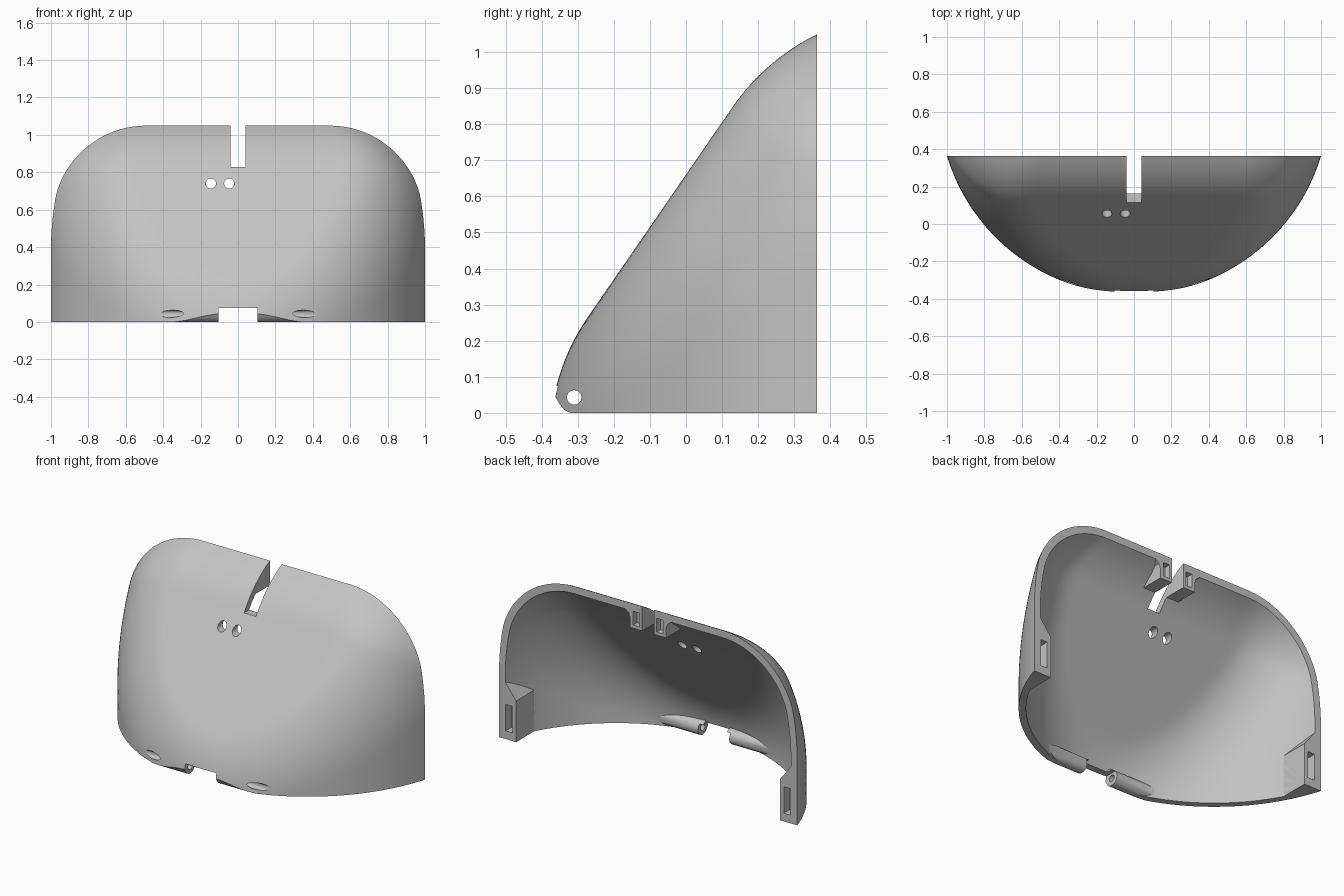
import bpy, bmesh, math
from math import sin, cos, pi, sqrt, hypot

if "Cube" in bpy.data.objects:
    bpy.data.objects.remove(bpy.data.objects["Cube"], do_unlink=True)

REAR = 0.363            # y of the flat back rim
CY = 0.667              # centre of the round front wall
R = hypot(1, CY - REAR)
FILLET = 0.6            # blend radius between wall, slope and top
WALL = 0.04
SLOPE, OFFSET, TOP = 0.689, 0.455, 1.109

grey = bpy.data.materials.new("light grey plastic")
grey.use_nodes = True
grey.diffuse_color = (0.55, 0.55, 0.55, 1)
grey.node_tree.nodes["Principled BSDF"].inputs["Base Color"].default_value = (0.55, 0.55, 0.55, 1)


def blend(a, b, g):
    """Rounded corner of two surfaces whose normals have dot product g."""
    u, v = a + FILLET, b + FILLET
    if u > g * v and v > g * u:
        return sqrt((u * u + v * v - 2 * g * u * v) / (1 - g * g)) - FILLET
    return max(a, b)


def slope_profile(y, z):
    n = hypot(1, SLOPE)
    return blend((SLOPE * z - y - OFFSET) / n, z - TOP, SLOPE / n)


def distance(x, y, z):
    """Signed distance to the rounded cover."""
    rho = hypot(x, y - CY)
    p = slope_profile(y, z)
    e = 1e-4
    ny = (slope_profile(y + e, z) - p) / e
    g = max(-0.99, min(0.99, ny * (y - CY) / max(rho, 1e-6)))
    return blend(rho - R, p, g)


def make_object(name, bm):
    bmesh.ops.recalc_face_normals(bm, faces=bm.faces)
    me = bpy.data.meshes.new(name)
    bm.to_mesh(me)
    bm.free()
    me.materials.append(grey)
    ob = bpy.data.objects.new(name, me)
    bpy.context.collection.objects.link(ob)
    return ob


def cover_solid(name, inset, y0, z0, around=112, up=44):
    """Closed rounded solid, traced outward from a point on its back edge."""
    bm = bmesh.new()

    def trace(phi, theta):
        d = (cos(phi), -sin(phi) * cos(theta), sin(phi) * sin(theta))
        lo, hi = 0.0, 2.0
        for _ in range(26):
            m = (lo + hi) / 2
            if distance(d[0] * m, y0 + d[1] * m, z0 + d[2] * m) + inset < 0:
                lo = m
            else:
                hi = m
        return bm.verts.new((d[0] * lo, y0 + d[1] * lo, z0 + d[2] * lo))

    left, right = trace(0, 0), trace(pi, 0)
    rows = []
    for j in range(up + 1):
        middle = [trace(pi * i / around, pi / 2 * j / up) for i in range(1, around)]
        rows.append([left] + middle + [right])
    for a, b in zip(rows, rows[1:]):
        for i in range(around):
            corners = list(dict.fromkeys((a[i], a[i + 1], b[i + 1], b[i])))
            bm.faces.new(corners)
    bm.faces.new(rows[0])
    bm.faces.new(rows[-1])
    return make_object(name, bm)


def prism(name, points, axis, start, end):
    """Extrude (x, z) points along y, or (y, z) points along x."""
    bm = bmesh.new()
    rings = []
    for t in (start, end):
        rings.append([bm.verts.new((t, p, q) if axis == "x" else (p, t, q)) for p, q in points])
    n = len(points)
    for i in range(n):
        k = (i + 1) % n
        bm.faces.new((rings[0][i], rings[0][k], rings[1][k], rings[1][i]))
    for ring in rings:
        bm.faces.new(ring)
    return make_object(name, bm)


def box(name, x, y, z):
    x0, x1 = sorted(x)
    return prism(name, [(x0, z[0]), (x1, z[0]), (x1, z[1]), (x0, z[1])], "y", *y)


def rod(name, axis, centre, radius, start, end, sides=40):
    points = [(centre[0] + radius * cos(2 * pi * (i + 0.5) / sides),
               centre[1] + radius * sin(2 * pi * (i + 0.5) / sides)) for i in range(sides)]
    return prism(name, points, axis, start, end)


def subtract(target, cutter):
    cutter.hide_render = True
    mod = target.modifiers.new("cut", "BOOLEAN")
    mod.operation, mod.solver, mod.object = "DIFFERENCE", "EXACT", cutter
    bpy.context.view_layer.objects.active = target
    bpy.ops.object.modifier_apply(modifier=mod.name)
    bpy.data.objects.remove(cutter, do_unlink=True)


shell = cover_solid("cover_shell", 0, REAR, 0)
cavity = cover_solid("cavity", WALL, REAR + 0.04, -0.03)
HINGE = (-0.31, 0.043)

# Solid lugs and hinge barrels are kept by removing them from the cavity
top_lug = [(0.02, 0.9), (0.12, 0.9), (0.12, 0.955), (0.13, 0.985),
           (0.155, 1.004), (0.19, 1.012), (0.19, 1.3), (0.02, 1.3)]
side_lug = [(0.885, -0.1), (0.885, 0.25), (0.97, 0.36), (1.1, 0.36), (1.1, -0.1)]
for s in (-1, 1):
    subtract(cavity, prism("top_lug", [(s * x, z) for x, z in top_lug], "y", 0, 0.6))
    subtract(cavity, prism("side_lug", [(s * x, z) for x, z in side_lug], "y", 0.14, 0.6))
    subtract(cavity, rod("hinge_barrel", "x", HINGE, 0.045, s * 0.08, s * 0.47))
subtract(shell, cavity)

# Sockets in the lugs
for s in (-1, 1):
    subtract(shell, box("top_socket", (s * 0.057, s * 0.1), (0.325, 0.5), (0.92, 1.003)))
    subtract(shell, box("side_socket", (s * 0.91, s * 0.955), (0.31, 0.5), (0.05, 0.21)))

# Top slot, hinge gap, bevel under the front lip
subtract(shell, box("top_slot", (-0.04, 0.04), (-0.6, 0.6), (0.827, 1.4)))
subtract(shell, box("hinge_gap", (-0.104, 0.104), (-0.6, -0.15), (-0.1, 0.075)))
lip = [(-0.4, 0.106), (-0.3485, 0.0216), (-0.338, 0.009), (-0.325, 0.002),
       (-0.31, -0.003), (-0.31, -0.1), (-0.6, -0.1), (-0.6, 0.106)]
subtract(shell, prism("lip_bevel", lip, "x", -0.6, 0.6))

# Hinge pin bore and the two small holes
subtract(shell, rod("pin_bore", "x", HINGE, 0.02, -0.7, 0.7))
for x in (-0.145, -0.047):
    subtract(shell, rod("small_hole", "y", (x, 0.74), 0.027, -0.3, 0.36))

bpy.ops.object.select_all(action="DESELECT")
shell.select_set(True)
bpy.context.view_layer.objects.active = shell
bpy.ops.object.shade_smooth_by_angle(angle=math.radians(28))
